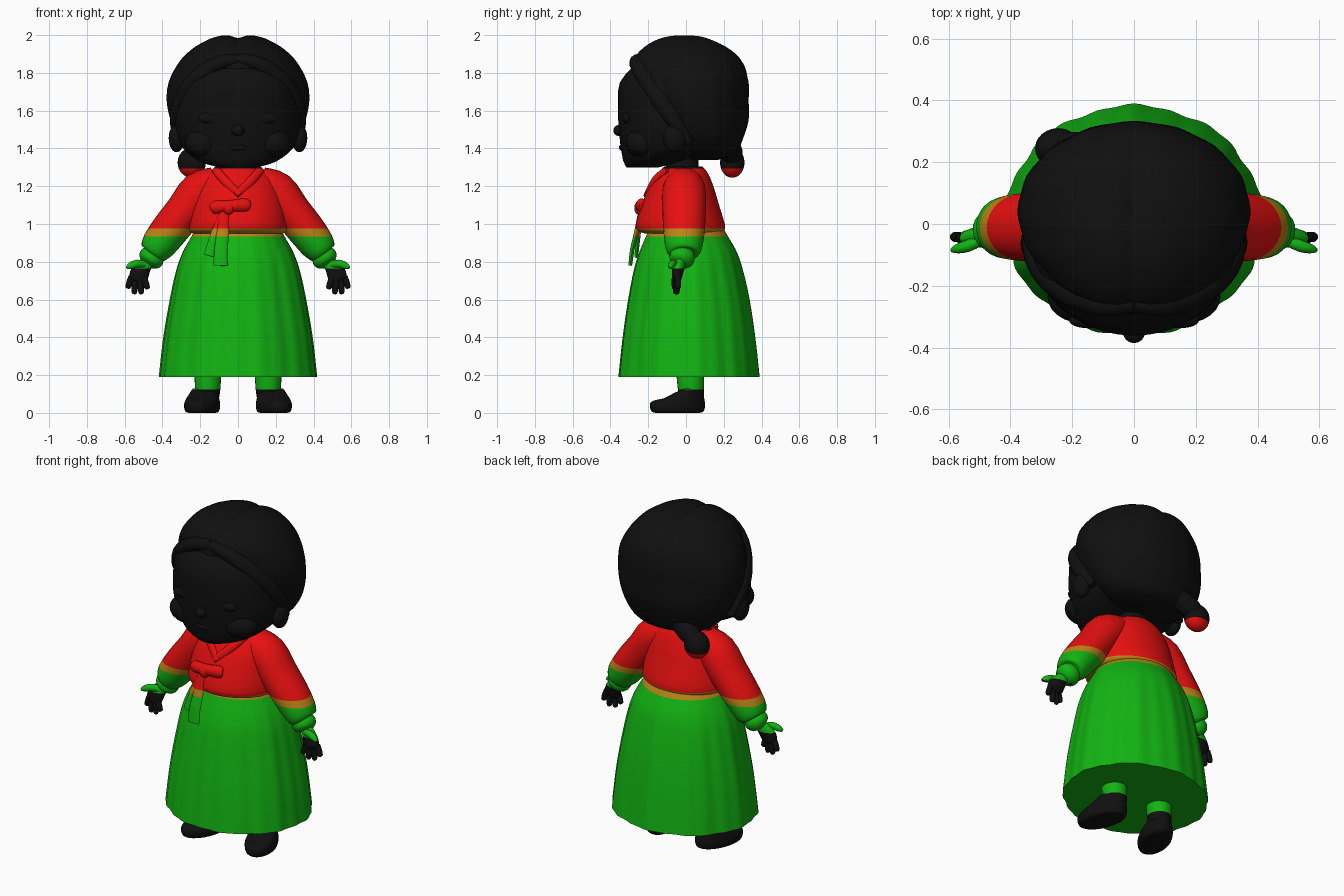
import bpy, bmesh
from math import sin, cos, pi, exp, radians
from mathutils import Vector

cube = bpy.data.objects.get("Cube")
if cube:
    bpy.data.objects.remove(cube, do_unlink=True)


def material(name, rgb):
    m = bpy.data.materials.new(name)
    m.use_nodes = True
    m.diffuse_color = (*rgb, 1)
    bsdf = next(n for n in m.node_tree.nodes if n.type == 'BSDF_PRINCIPLED')
    bsdf.inputs["Base Color"].default_value = (*rgb, 1)
    bsdf.inputs["Roughness"].default_value = 0.8
    return m


BLACK, RED, GOLD, GREEN = 0, 1, 2, 3
MATS = [material("soft black", (.005, .005, .005)), material("jacket red", (.8, .005, .005)),
        material("trim gold", (.5, .23, .008)), material("skirt green", (.006, .45, .006))]
NECK, HEM, TRIM, WRIST, ANKLE = 1.295, .975, .935, .765, .125


def colour_at(p):
    """Colour bands by height, with dark hands and shoes."""
    if p.z > NECK or p.z < ANKLE or (abs(p.x) > .44 and p.z < WRIST):
        return BLACK
    return RED if p.z > HEM else GOLD if p.z > TRIM else GREEN


def finish(name, bm, angle=50):
    for z in (NECK, HEM, TRIM, WRIST, ANKLE):
        bmesh.ops.bisect_plane(bm, geom=bm.verts[:] + bm.edges[:] + bm.faces[:],
                               dist=1e-5, plane_co=(0, 0, z), plane_no=(0, 0, 1))
    bmesh.ops.recalc_face_normals(bm, faces=bm.faces[:])
    picks = [colour_at(f.calc_center_median()) for f in bm.faces]
    used = sorted(set(picks))
    for f, c in zip(bm.faces, picks):
        f.material_index = used.index(c)
        f.smooth = True
    me = bpy.data.meshes.new(name)
    bm.to_mesh(me)
    bm.free()
    for c in used:
        me.materials.append(MATS[c])
    me.set_sharp_from_angle(angle=radians(angle))
    ob = bpy.data.objects.new(name, me)
    bpy.context.collection.objects.link(ob)
    return ob


def refine(rows, steps):
    """Catmull-Rom interpolation between the given rows."""
    rows = [Vector(r) for r in rows]
    out = []
    for i in range(len(rows) - 1):
        a, b, c, d = rows[max(i - 1, 0)], rows[i], rows[i + 1], rows[min(i + 2, len(rows) - 1)]
        for k in range(steps):
            t = k / steps
            out.append(b + (c - a) * (t / 2) + (a * 2 - b * 5 + c * 4 - d) * (t * t / 2)
                       + (b * 3 - a - c * 3 + d) * (t ** 3 / 2))
    return out + [rows[-1]]


def skin(name, rings, tweak=None, angle=50):
    bm = bmesh.new()
    loops = [[bm.verts.new(p) for p in ring] for ring in rings]
    n = len(loops[0])
    for a, b in zip(loops, loops[1:]):
        for i in range(n):
            bm.faces.new((a[i], a[(i + 1) % n], b[(i + 1) % n], b[i]))
    bm.faces.new(loops[0])
    bm.faces.new(loops[-1])
    if tweak:
        for v in bm.verts:
            tweak(v.co)
    return finish(name, bm, angle)


def stack(name, rows, seg=40, steps=3, pleat=lambda t, z: 1, tweak=None, x=0, angle=50):
    """Horizontal ellipses: height, y centre, x radius, y radius."""
    rings = []
    for z, cy, rx, ry in refine(rows, steps):
        ts = [2 * pi * i / seg for i in range(seg)]
        rings.append([Vector((x + rx * pleat(t, z) * cos(t), cy + ry * pleat(t, z) * sin(t), z)) for t in ts])
    return skin(name, rings, tweak, angle)


def tube(name, rows, seg=14, steps=3, side=1, angle=50):
    """Tube through x, y, z with half-width and half-depth."""
    rows = refine([(r[0] * side, *r[1:]) for r in rows], steps)
    rings = []
    for i, r in enumerate(rows):
        d = rows[min(i + 1, len(rows) - 1)].copy() - rows[max(i - 1, 0)]
        d = Vector(d[:3]).normalized()
        u = d.cross(Vector((0, 1, 0))).normalized()
        v = u.cross(d)
        rings.append([Vector(r[:3]) + u * (r[3] * cos(t)) + v * (r[4] * sin(t))
                      for t in (2 * pi * k / seg for k in range(seg))])
    return skin(name, rings, None, angle)


def ball(name, centre, radii, seg=24):
    bm = bmesh.new()
    bmesh.ops.create_uvsphere(bm, u_segments=seg, v_segments=seg // 2, radius=1)
    for v in bm.verts:
        v.co = Vector(c + r * q for c, r, q in zip(centre, radii, v.co))
    return finish(name, bm)


# Head: face, parted hair cap, neck
stack("face", [(1.3, -.23, .1, .085), (1.33, -.18, .2, .15), (1.4, -.09, .29, .255), (1.5, -.07, .33, .285),
               (1.6, -.06, .335, .3), (1.75, -.05, .32, .3), (1.86, -.03, .25, .22)])


def parting(co):
    if co.z > 1.75:
        co.z -= .022 * exp(-(co.x / .035) ** 2)


stack("hair_cap", [(1.34, .1, .1, .07), (1.37, .11, .23, .15), (1.45, .09, .315, .21), (1.55, .07, .355, .26),
                   (1.65, .045, .375, .285), (1.75, .03, .365, .3), (1.85, .01, .315, .3), (1.92, 0, .25, .25),
                   (1.97, -.01, .17, .17), (1.995, -.01, .1, .1), (2.003, -.01, .03, .03)],
      seg=64, pleat=lambda t, z: 1 + .006 * cos(16 * t), tweak=parting)
stack("neck", [(1.24, -.02, .09, .09), (1.33, -.02, .085, .085), (1.42, -.02, .09, .09)], seg=24)

# Facial relief
ball("nose", (0, -.352, 1.495), (.035, .033, .03))
ball("lips", (0, -.335, 1.405), (.05, .02, .018))
ball("chin", (0, -.285, 1.345), (.09, .05, .04))

# Low side bun
ball("bun", (-.245, .245, 1.325), (.075, .065, .08))
tube("bun_root", [(-.12, .22, 1.42, .06, .06), (-.19, .24, 1.38, .06, .06), (-.245, .245, 1.34, .05, .05)])

# Jacket body
stack("jacket", [(.95, -.02, .24, .2), (.965, -.025, .262, .228), (1.0, -.03, .265, .235), (1.1, -.03, .25, .205),
                 (1.2, -.025, .22, .17), (1.27, -.015, .17, .13), (1.305, -.015, .1, .1)], seg=48)

# Pleated skirt with a shallow underside


def pleats(t, z):
    depth = .035 * min(1, max(0, (1.0 - z) / .3))
    return 1 - depth * (.5 - .3 * cos(9 * t + 1.5 * pi) - .2 * cos(22 * t + pi))


stack("skirt", [(.98, 0, .22, .195), (.93, .005, .25, .22), (.85, .01, .295, .26), (.75, .01, .332, .293),
                (.6, .012, .365, .325), (.4, .012, .4, .355), (.19, .012, .424, .378)],
      seg=132, steps=4, pleat=pleats)
stack("skirt_underside", [(.19, .012, .422, .376), (.21, .012, .38, .33), (.235, .012, .1, .1)],
      seg=132, steps=1, pleat=pleats)

# Bow and ribbon tails
tube("bow_loop", [(-.14, -.225, 1.085, .02, .02), (-.125, -.23, 1.088, .035, .028), (-.05, -.24, 1.095, .03, .03),
                  (.04, -.235, 1.1, .036, .028), (.06, -.23, 1.1, .02, .02)])
ball("bow_knot", (-.05, -.247, 1.085), (.032, .027, .036))
tube("long_ribbon", [(-.07, -.24, 1.07, .025, .012), (-.08, -.262, .96, .032, .012),
                     (-.09, -.285, .86, .036, .012), (-.092, -.295, .78, .038, .01)], angle=35)
tube("short_ribbon", [(-.07, -.235, 1.07, .02, .012), (-.11, -.25, .96, .03, .012),
                      (-.148, -.263, .83, .034, .01)], angle=35)

for label, s in (("left", 1), ("right", -1)):
    # Swept front hair and ear
    tube(label + "_hair_sweep", [(.0, -.255, 1.87, .03, .03), (.1, -.255, 1.85, .04, .045),
                                 (.22, -.21, 1.77, .045, .05), (.3, -.13, 1.65, .045, .05),
                                 (.325, -.05, 1.53, .035, .04), (.31, .02, 1.43, .02, .02)], side=s)
    ball(label + "_ear", (s * .325, -.06, 1.455), (.042, .06, .075))
    ball(label + "_cheek", (s * .17, -.235, 1.43), (.11, .085, .08))
    ball(label + "_eyelid", (s * .15, -.312, 1.56), (.06, .025, .03))

    # Collar
    tube(label + "_collar", [(.12, -.1, 1.29, .022, .015), (.075, -.165, 1.235, .024, .015),
                             (-.01, -.21, 1.15, .022, .015)], side=s)

    # Sleeve with puffed cuff
    tube(label + "_sleeve", [(.11, -.01, 1.215, .09, .1), (.2, -.01, 1.17, .11, .115), (.28, -.01, 1.07, .103, .115),
                             (.36, -.01, .97, .1, .11), (.42, -.012, .89, .092, .1),
                             (.445, -.015, .848, .075, .085), (.452, -.015, .838, .055, .06)], seg=28, side=s)
    tube(label + "_cuff", [(.43, -.015, .86, .05, .055), (.455, -.02, .825, .068, .068),
                           (.472, -.022, .8, .06, .06), (.482, -.025, .785, .035, .035)], seg=20, side=s)

    # Hand
    tube(label + "_palm", [(.465, -.025, .81, .03, .03), (.495, -.035, .78, .04, .03), (.518, -.045, .745, .05, .03),
                           (.53, -.05, .71, .048, .025), (.535, -.052, .695, .03, .015)], side=s)
    tube(label + "_thumb", [(.495, -.05, .785, .02, .02), (.535, -.07, .79, .021, .02),
                            (.57, -.08, .778, .018, .016), (.59, -.085, .768, .007, .007)], seg=10, side=s)
    for i, (tx, tz) in enumerate(((.478, .655), (.512, .628), (.55, .628), (.585, .658))):
        bx, bz, y = .497 + i * .022, .715 + i * .003, -.06 + i * .006
        tube(f"{label}_finger_{i + 1}", [(bx, y, bz, .016, .016), ((bx + tx) / 2, y, (bz + tz) / 2, .017, .017),
                                         (tx * .9 + bx * .1, y, tz * .9 + bz * .1, .014, .014),
                                         (tx, y, tz, .005, .005)], seg=10, side=s)

    # Leg and shoe
    stack(label + "_leg", [(.08, .03, .06, .065), (.14, .025, .068, .07), (.26, .02, .072, .075)],
          seg=24, x=s * .16)

    def splay(co, s=s):
        co.x -= s * co.y * .22
        if co.z > .05:
            co.z -= .045 * min(1, max(0, -co.y / .12)) * (co.z - .05) / .08

    stack(label + "_shoe", [(0, -.045, .065, .115), (.008, -.045, .084, .138), (.04, -.045, .09, .146),
                            (.08, -.04, .084, .136), (.11, -.015, .072, .105), (.13, .015, .06, .075)],
          seg=32, x=s * .18, tweak=splay)
